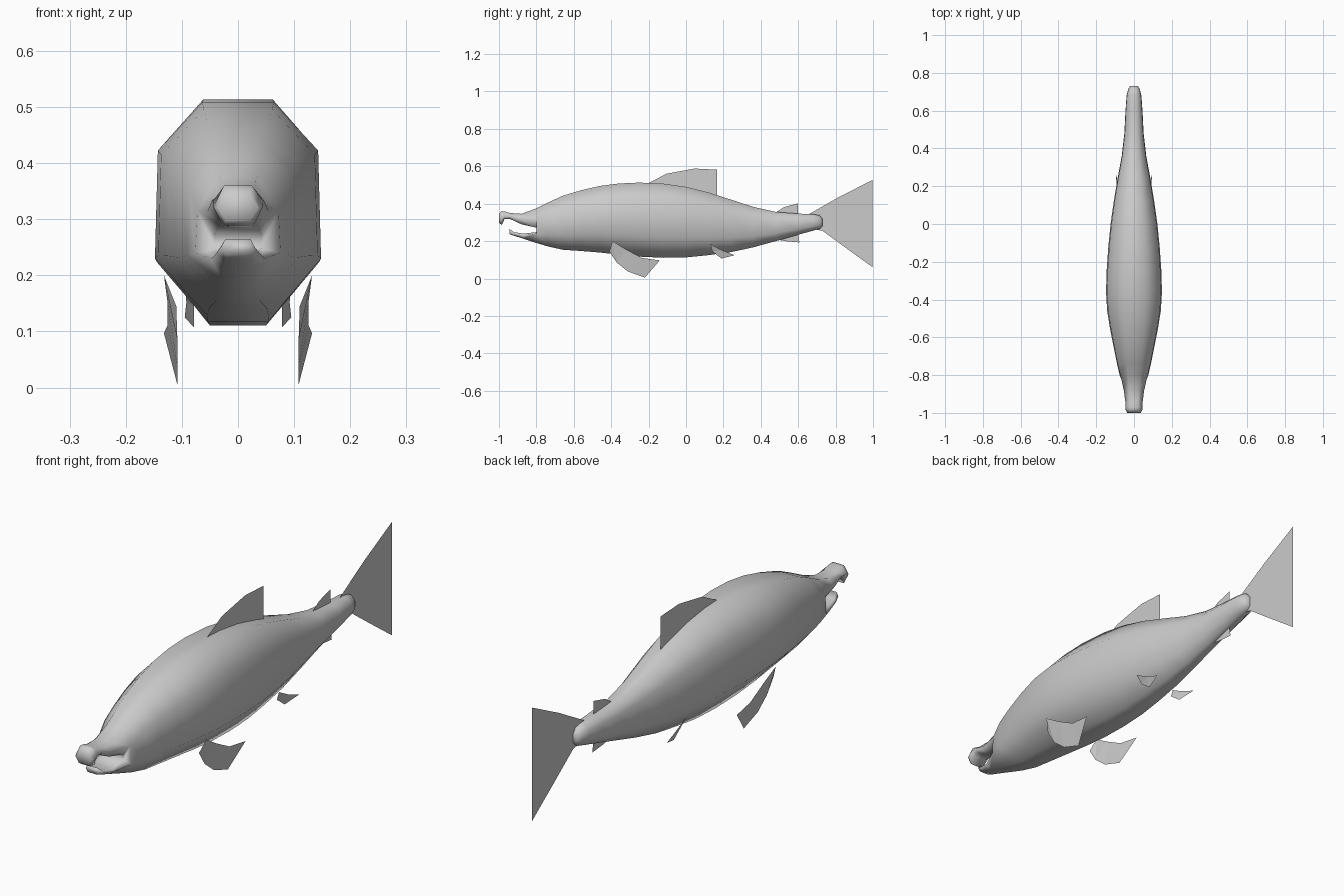
import bpy, bmesh

mat = bpy.data.materials.new("plain grey")
mat.diffuse_color = (0.6, 0.6, 0.6, 1)


def finish(bm, name, smooth):
    bmesh.ops.recalc_face_normals(bm, faces=bm.faces)
    me = bpy.data.meshes.new(name)
    bm.to_mesh(me)
    bm.free()
    me.materials.append(mat)
    for p in me.polygons:
        p.use_smooth = smooth
    ob = bpy.data.objects.new(name, me)
    bpy.context.collection.objects.link(ob)
    return ob


def bridge(bm, a, b):
    n = len(a)
    for i in range(n):
        j = (i + 1) % n
        bm.faces.new((a[i], a[j], b[j], b[i]))


# ---- body: octagonal sections (y, top z, bottom z, half width), head to tail
sections = [
    (-0.80, 0.375, 0.190, 0.076), (-0.74, 0.405, 0.172, 0.090),
    (-0.66, 0.442, 0.154, 0.106), (-0.56, 0.472, 0.147, 0.126),
    (-0.46, 0.495, 0.139, 0.142), (-0.36, 0.508, 0.128, 0.148),
    (-0.25, 0.513, 0.117, 0.145), (-0.12, 0.507, 0.111, 0.136),
    (0.00, 0.490, 0.113, 0.124), (0.12, 0.460, 0.125, 0.107),
    (0.24, 0.422, 0.141, 0.087), (0.36, 0.383, 0.167, 0.065),
    (0.48, 0.356, 0.200, 0.051), (0.60, 0.347, 0.234, 0.045),
    (0.68, 0.344, 0.256, 0.039), (0.715, 0.338, 0.265, 0.030),
    (0.73, 0.318, 0.280, 0.021),
]
bm = bmesh.new()
rings = []
for y, top, bot, w in sections:
    h = top - bot
    right = [(0.43 * w, top), (0.965 * w, bot + 0.775 * h),
             (w, bot + 0.27 * h), (0.37 * w, bot)]
    if not rings:
        right[1] = (0.95 * w, 0.315)
    pts = right + [(-x, z) for x, z in reversed(right)]
    rings.append([bm.verts.new((x, y, z)) for x, z in pts])
for a, b in zip(rings, rings[1:]):
    bridge(bm, a, b)
bm.faces.new(rings[-1])

# ---- back of the mouth, set into the head section
TR, UR, LR, BR, BL, LL, UL, TL = rings[0]
iR, iL = [bm.verts.new((s * 0.042, -0.80, 0.272)) for s in (1, -1)]
jR, jL = [bm.verts.new((s * 0.042, -0.80, 0.248)) for s in (1, -1)]
for f in ((iL, iR, jR, jL), (UR, LR, jR, iR), (UL, LL, jL, iL)):
    bm.faces.new(f)


def jaw(start, rows):
    # each row: y, then (half width, z) for side, outer and inner edges
    prev = start
    for y, side, outer, inner in rows:
        pts = [(side[0], side[1]), outer, (-outer[0], outer[1]),
               (-side[0], side[1]), (-inner[0], inner[1]), inner]
        ring = [bm.verts.new((x, y, z)) for x, z in pts]
        bridge(bm, prev, ring)
        prev = ring
    bm.faces.new(prev)


# upper jaw with hooked snout
jaw([UR, TR, TL, UL, iL, iR], [
    (-0.88, (0.054, 0.315), (0.029, 0.346), (0.034, 0.290)),
    (-0.94, (0.046, 0.334), (0.024, 0.350), (0.029, 0.318)),
    (-0.97, (0.045, 0.332), (0.025, 0.359), (0.027, 0.318)),
    (-0.985, (0.044, 0.322), (0.025, 0.360), (0.026, 0.286)),
    (-1.0, (0.036, 0.320), (0.021, 0.345), (0.022, 0.298)),
])
# lower jaw with raised tip
jaw([LR, BR, BL, LL, jL, jR], [
    (-0.87, (0.048, 0.230), (0.025, 0.213), (0.036, 0.240)),
    (-0.92, (0.038, 0.240), (0.023, 0.229), (0.028, 0.248)),
    (-0.943, (0.030, 0.250), (0.021, 0.237), (0.022, 0.265)),
])
finish(bm, "body", True)


# ---- fins: flat sheets
def fin(name, pts):
    bm = bmesh.new()
    bm.faces.new([bm.verts.new(p) for p in pts])
    bmesh.ops.triangulate(bm, faces=bm.faces[:])
    return finish(bm, name, False)


def mid_fin(name, pts):
    fin(name, [(0, y, z) for y, z in pts])


mid_fin("dorsal_fin", [(-0.22, 0.50), (-0.105, 0.56), (0.045, 0.588),
                       (0.165, 0.582), (0.165, 0.42), (0.0, 0.45)])
mid_fin("adipose_fin", [(0.475, 0.35), (0.525, 0.382), (0.60, 0.402), (0.60, 0.33)])
mid_fin("anal_fin", [(0.47, 0.21), (0.54, 0.199), (0.607, 0.193), (0.597, 0.25)])
mid_fin("tail_fin", [(0.65, 0.34), (0.82, 0.437), (0.998, 0.527), (0.965, 0.41),
                     (0.955, 0.29), (0.965, 0.175), (0.998, 0.06),
                     (0.85, 0.167), (0.73, 0.255), (0.65, 0.27)])

# paired fins, mirrored left and right
pectoral = [(0.110, -0.41, 0.145), (0.132, -0.393, 0.20), (0.126, -0.32, 0.155),
            (0.126, -0.235, 0.110), (0.132, -0.14, 0.097), (0.108, -0.22, 0.005),
            (0.108, -0.31, 0.037), (0.108, -0.37, 0.085)]
pelvic = [(0.078, 0.14, 0.145), (0.095, 0.13, 0.185), (0.092, 0.19, 0.152),
          (0.095, 0.26, 0.125), (0.078, 0.19, 0.107)]
for side, s in (("right", 1), ("left", -1)):
    fin("pectoral_fin_" + side, [(s * x, y, z) for x, y, z in pectoral])
    fin("pelvic_fin_" + side, [(s * x, y, z) for x, y, z in pelvic])
